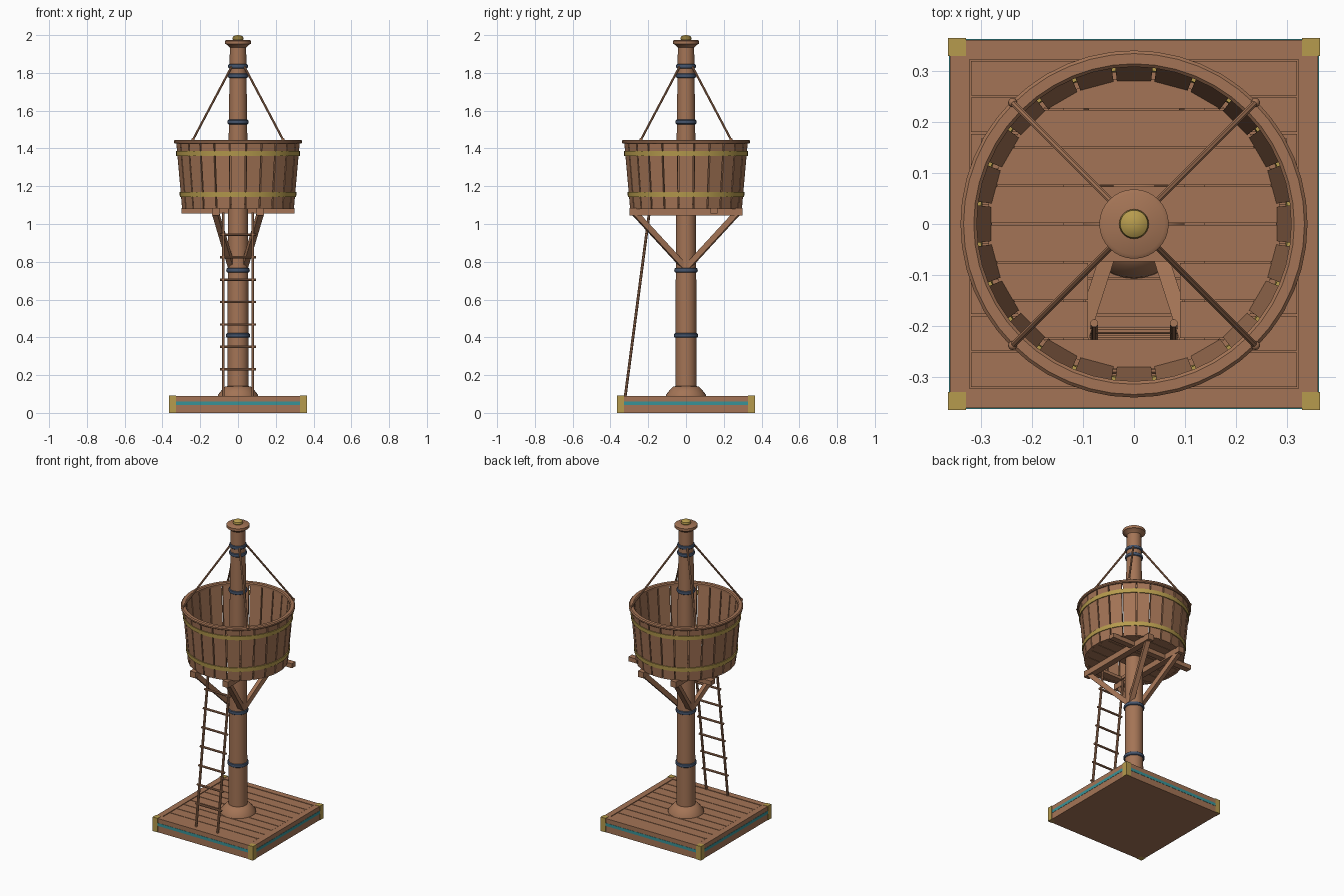
import bpy, bmesh, math
from mathutils import Vector, Matrix

if "Cube" in bpy.data.objects:
    bpy.data.objects.remove(bpy.data.objects["Cube"])


def material(name, rgb):
    m = bpy.data.materials.new(name)
    m.diffuse_color = (*rgb, 1)
    m.use_nodes = True
    m.node_tree.nodes["Principled BSDF"].inputs["Base Color"].default_value = m.diffuse_color
    return m


WOOD = material("brown wood", (0.37, 0.175, 0.092))
BRASS = material("brass", (0.47, 0.33, 0.075))
IRON = material("blue iron", (0.06, 0.09, 0.15))
TEAL = material("teal paint", (0.04, 0.29, 0.31))


def finish(name, bm, mat, smooth=False):
    bmesh.ops.recalc_face_normals(bm, faces=bm.faces)
    me = bpy.data.meshes.new(name)
    bm.to_mesh(me)
    bm.free()
    me.materials.append(mat)
    ob = bpy.data.objects.new(name, me)
    bpy.context.collection.objects.link(ob)
    if smooth:
        bpy.ops.object.select_all(action='DESELECT')
        ob.select_set(True)
        bpy.context.view_layer.objects.active = ob
        bpy.ops.object.shade_smooth_by_angle(angle=math.radians(35))
    return ob


def add_box(bm, lo, hi):
    lo, hi = Vector(lo), Vector(hi)
    mat = Matrix.Translation((lo + hi) / 2) @ Matrix.Diagonal((*(hi - lo), 1))
    bmesh.ops.create_cube(bm, size=1, matrix=mat)


def add_bar(bm, a, b, w, segs=4):
    """Straight bar from a to b: square for 4 sides, otherwise round with radius w."""
    a, b = Vector(a), Vector(b)
    d = (b - a).normalized()
    side = d.cross(Vector((0, 0, 1)))
    side = side.normalized() if side.length > 1e-4 else Vector((1, 0, 0))
    up = side.cross(d)
    r = w / math.sqrt(2) if segs == 4 else w
    rings = []
    for p in (a, b):
        ring = []
        for i in range(segs):
            t = 2 * math.pi * (i + 0.5) / segs
            ring.append(bm.verts.new(p + (side * math.cos(t) + up * math.sin(t)) * r))
        rings.append(ring)
    for i in range(segs):
        j = (i + 1) % segs
        bm.faces.new((rings[0][i], rings[0][j], rings[1][j], rings[1][i]))
    bm.faces.new(rings[0])
    bm.faces.new(rings[1])


def lathe(name, profile, mat, segs=32, loop=False):
    """Turn (radius, height) points about z; a loop makes a ring, otherwise ends are capped."""
    bm = bmesh.new()
    rings = [[bm.verts.new((r * math.cos(2 * math.pi * i / segs), r * math.sin(2 * math.pi * i / segs), z))
              for i in range(segs)] for r, z in profile]
    pairs = list(zip(rings, rings[1:])) + ([(rings[-1], rings[0])] if loop else [])
    for p, q in pairs:
        for i in range(segs):
            j = (i + 1) % segs
            bm.faces.new((p[i], p[j], q[j], q[i]))
    if not loop:
        bm.faces.new(rings[0])
        bm.faces.new(rings[-1])
    return finish(name, bm, mat, True)


def add_prism(bm, outline, z0, z1):
    bot = [bm.verts.new((x, y, z0)) for x, y in outline]
    top = [bm.verts.new((x, y, z1)) for x, y in outline]
    bm.faces.new(bot)
    bm.faces.new(top)
    for i in range(len(bot)):
        j = (i + 1) % len(bot)
        bm.faces.new((bot[i], bot[j], top[j], top[i]))


# Base: core, border frame, deck planks
H, B = 0.361, 0.322
bm = bmesh.new()
add_box(bm, (-B, -B, 0), (B, B, 0.08))
finish("base_core", bm, WOOD)
bm = bmesh.new()
for s in (-1, 1):
    y0, y1 = sorted((s * B, s * H))
    add_box(bm, (-H, y0, 0), (H, y1, 0.09))
    add_box(bm, (y0, -B, 0), (y1, B, 0.09))
finish("base_frame", bm, WOOD)
bm = bmesh.new()
pitch = 0.642 / 9
for i in range(9):
    y = -0.321 + i * pitch
    add_box(bm, (-0.319, y + 0.002, 0.075), (0.319, y + pitch - 0.002, 0.088))
finish("deck_planks", bm, WOOD)

# Base trim: brass corners and painted stripes
bm, stripe = bmesh.new(), bmesh.new()
for sx in (-1, 1):
    for sy in (-1, 1):
        x0, x1 = sorted((sx * 0.329, sx * 0.364))
        y0, y1 = sorted((sy * 0.329, sy * 0.364))
        add_box(bm, (x0, y0, 0), (x1, y1, 0.092))
    e0, e1 = sorted((sx * 0.358, sx * 0.3625))
    add_box(stripe, (-0.33, e0, 0.042), (0.33, e1, 0.061))
    add_box(stripe, (e0, -0.33, 0.042), (e1, 0.33, 0.061))
finish("base_corners", bm, BRASS)
finish("base_stripes", stripe, TEAL)

# Mast with foot collar, cap and knob
lathe("mast", [(0.056, 0.085), (0.054, 0.8), (0.05, 1.4), (0.043, 1.95)], WOOD)
lathe("mast_foot", [(0.107, 0.085), (0.105, 0.097), (0.085, 0.122), (0.068, 0.139), (0.054, 0.142)], WOOD)
lathe("mast_cap", [(0.043, 1.935), (0.06, 1.95), (0.068, 1.953), (0.068, 1.97), (0.06, 1.975)], WOOD)
lathe("mast_knob", [(0.024, 1.97), (0.029, 1.98), (0.027, 1.991), (0.017, 1.998), (0.004, 2.0)], BRASS, 24)

# Iron mast bands
for i, (z, r) in enumerate([(0.41, 0.056), (0.755, 0.0545), (1.54, 0.049), (1.785, 0.046), (1.835, 0.045)]):
    pts = [(r + 0.001 + 0.007 * math.cos(t), z + 0.012 * math.sin(t))
           for t in [k * math.pi / 4 for k in range(8)]]
    lathe("mast_band_%d" % (i + 1), pts, IRON, 32, True)


# Basket: separate staves, leaning outward
def wall(z):
    return 0.298 + (z - 1.08) / 0.35 * 0.031


bm = bmesh.new()
N = 24
for i in range(N):
    mid = -math.pi / 2 + 2 * math.pi * i / N
    half = math.pi / N * 0.91
    rings = []
    for z in (1.08, 1.43):
        ro, ri = wall(z), wall(z) - 0.018
        rings.append([bm.verts.new((r * math.cos(a), r * math.sin(a), z)) for r, a in
                      ((ro, mid - half), (ro, mid + half), (ri, mid + half), (ri, mid - half))])
    for k in range(4):
        m = (k + 1) % 4
        bm.faces.new((rings[0][k], rings[0][m], rings[1][m], rings[1][k]))
    bm.faces.new(rings[0])
    bm.faces.new(rings[1])
finish("basket_staves", bm, WOOD)

# Basket rim and brass hoops
lathe("basket_rim", [(0.308, 1.425), (0.334, 1.425), (0.34, 1.43), (0.34, 1.439), (0.334, 1.445),
                     (0.314, 1.445), (0.308, 1.439)], WOOD, 48, True)
for nm, z in (("lower_hoop", 1.157), ("upper_hoop", 1.373)):
    a, b = z - 0.013, z + 0.013
    lathe(nm, [(wall(a) - 0.004, a), (wall(a) + 0.004, a), (wall(b) + 0.004, b), (wall(b) - 0.004, b)],
          BRASS, 48, True)

# Basket floor: eight planks cut to a circle, with a hatch in front
bm = bmesh.new()
R, HX = 0.288, 0.09
for i in range(8):
    y0, y1 = -0.3 + i * 0.075 + 0.0015, -0.225 + i * 0.075 - 0.0015
    y0, y1 = max(y0, -R + 0.004), min(y1, R - 0.004)
    ys = [y0 + (y1 - y0) * k / 5 for k in range(6)]
    arc = [(math.sqrt(R * R - y * y), y) for y in ys]
    if i in (1, 2):
        for s in (-1, 1):
            add_prism(bm, [(s * x, y) for x, y in arc] + [(s * HX, y1), (s * HX, y0)], 1.083, 1.103)
    else:
        add_prism(bm, arc + [(-x, y) for x, y in reversed(arc)], 1.083, 1.103)
finish("basket_floor", bm, WOOD)

# Support beams and diagonal braces
bm = bmesh.new()
for s in (-1, 1):
    add_box(bm, (s * 0.118 - 0.02, -0.3, 1.046), (s * 0.118 + 0.02, 0.3, 1.085))
add_box(bm, (-0.3, 0.13, 1.055), (0.3, 0.168, 1.084))
finish("floor_beams", bm, WOOD)
bm = bmesh.new()
for sx in (-1, 1):
    for sy in (-1, 1):
        add_bar(bm, (sx * 0.035, sy * 0.01, 0.775), (sx * 0.118, sy * 0.268, 1.055), 0.03)
finish("braces", bm, WOOD)

# Stays from mast to rim, with knots at the rim
bm = bmesh.new()
for sx in (-1, 1):
    for sy in (-1, 1):
        end = Vector((sx * 0.238, sy * 0.238, 1.447))
        add_bar(bm, (sx * 0.03, sy * 0.03, 1.84), end, 0.006, 8)
        bmesh.ops.create_icosphere(bm, subdivisions=2, radius=0.009, matrix=Matrix.Translation(end))
finish("stays", bm, WOOD, True)

# Ladder leaning up to the hatch
bm = bmesh.new()


def lean(z):
    return -0.322 + (z - 0.085) * 0.131


for s in (-1, 1):
    add_bar(bm, (s * 0.078, lean(0.085), 0.085), (s * 0.078, lean(1.06), 1.06), 0.008, 8)
for k in range(7):
    z = 0.23 + k * 0.119
    add_bar(bm, (-0.094, lean(z), z), (0.094, lean(z), z), 0.007, 8)
finish("ladder", bm, WOOD, True)
